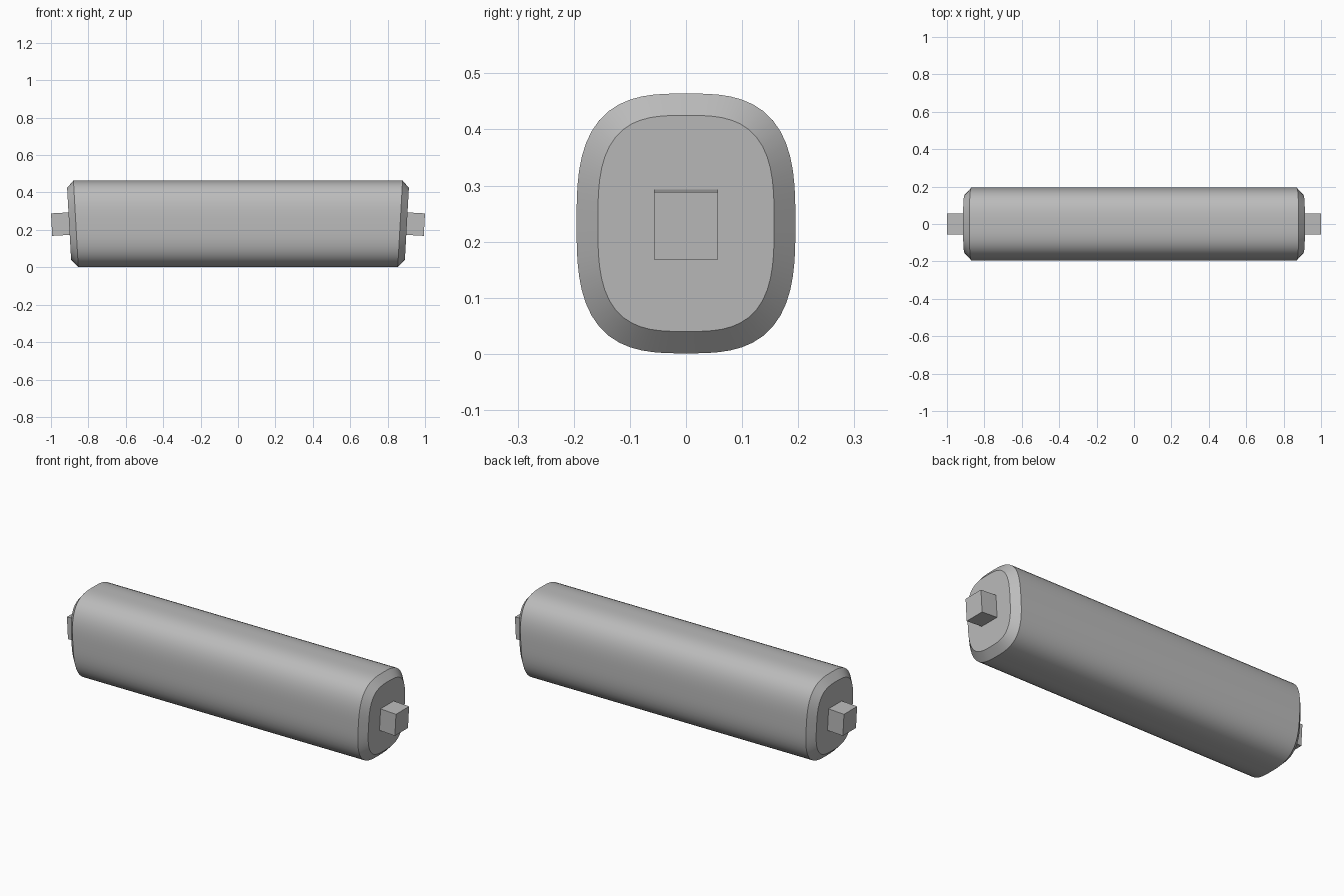
import bpy, bmesh, math
from mathutils import Vector

cube = bpy.data.objects.get("Cube")
if cube:
    bpy.data.objects.remove(cube, do_unlink=True)

grey = bpy.data.materials.new("plain grey")
grey.use_nodes = True
grey.diffuse_color = (0.5, 0.5, 0.5, 1)
grey.node_tree.nodes["Principled BSDF"].inputs["Base Color"].default_value = (0.5, 0.5, 0.5, 1)

MID = 0.2325      # height of the long axis
LEAN = 0.0555     # the ends lean outward toward the top
SIDES = 64


def make_object(name, bm):
    bmesh.ops.recalc_face_normals(bm, faces=bm.faces)
    mesh = bpy.data.meshes.new(name)
    bm.to_mesh(mesh)
    bm.free()
    mesh.materials.append(grey)
    obj = bpy.data.objects.new(name, mesh)
    bpy.context.collection.objects.link(obj)
    return obj


def ring(bm, side, x, half_y, half_z, power):
    """Rounded-box outline lying in a leaning end plane."""
    verts = []
    for i in range(SIDES):
        a = 2 * math.pi * i / SIDES
        c, s = math.cos(a), math.sin(a)
        r = (abs(c) ** power + abs(s) ** power) ** (-1 / power)
        y, z = half_y * r * c, half_z * r * s
        verts.append(bm.verts.new((side * (x + LEAN * z), y, MID + z)))
    return verts


# Long rounded body with chamfered ends
bm = bmesh.new()
rings = [ring(bm, -1, 0.903, 0.157, 0.1925, 3.1),
         ring(bm, -1, 0.867, 0.195, 0.2315, 3),
         ring(bm, 1, 0.867, 0.195, 0.2315, 3),
         ring(bm, 1, 0.903, 0.157, 0.1925, 3.1)]
for a, b in zip(rings, rings[1:]):
    for i in range(SIDES):
        j = (i + 1) % SIDES
        bm.faces.new((a[i], a[j], b[j], b[i]))
bm.faces.new(rings[0])
bm.faces.new(rings[-1])
body = make_object("body", bm)
bpy.context.view_layer.objects.active = body
body.select_set(True)
bpy.ops.object.shade_smooth_by_angle(angle=math.radians(25))

# Square pegs standing square to the leaning ends
for side, name in ((1, "left_peg"), (-1, "right_peg")):
    bm = bmesh.new()
    bmesh.ops.create_cube(bm, size=1)
    for v in bm.verts:
        x, y, z = v.co.x * 0.12, v.co.y * 0.114, v.co.z * 0.12
        v.co = Vector((side * (0.9365 + x + LEAN * z), y, 0.2315 + z - LEAN * x))
    make_object(name, bm)
